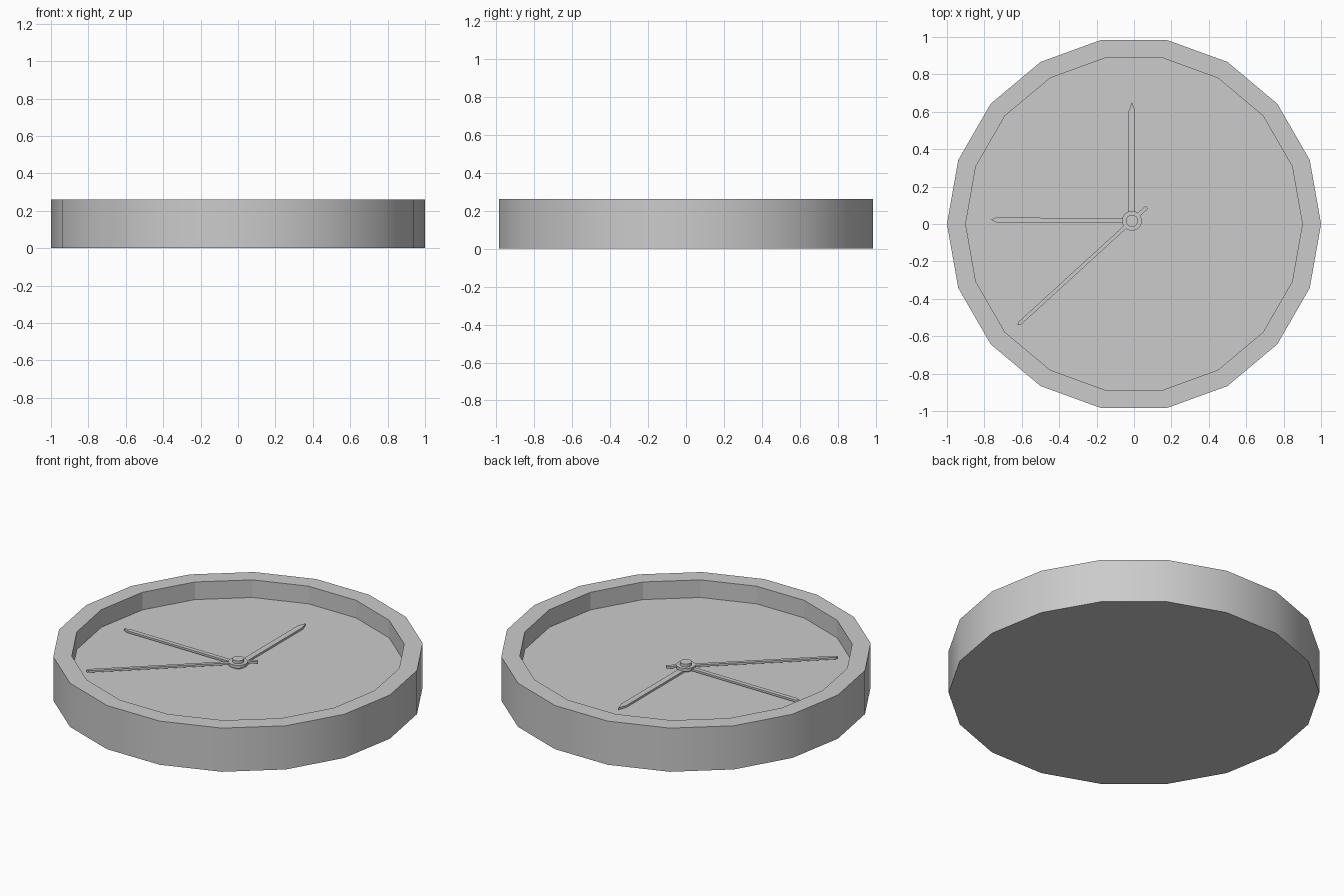
import bpy, bmesh, math
from mathutils import Vector, Matrix

cube = bpy.data.objects.get("Cube")
if cube:
    bpy.data.objects.remove(cube, do_unlink=True)

grey = bpy.data.materials.new("plain_grey")
grey.use_nodes = True
colour = (0.6, 0.6, 0.6, 1)
grey.diffuse_color = colour
grey.node_tree.nodes["Principled BSDF"].inputs["Base Color"].default_value = colour

FLOOR = 0.155
PIVOT = Vector((-0.011, 0.017, FLOOR))


def finish(name, bm):
    bmesh.ops.recalc_face_normals(bm, faces=bm.faces)
    mesh = bpy.data.meshes.new(name)
    bm.to_mesh(mesh)
    bm.free()
    mesh.materials.append(grey)
    obj = bpy.data.objects.new(name, mesh)
    bpy.context.collection.objects.link(obj)
    return obj


def lathe(name, profile, sides, centre=Vector()):
    """Turn a (radius, height) profile around z, closing both ends."""
    bm = bmesh.new()
    rings = []
    for r, z in profile:
        rings.append([bm.verts.new(centre + Vector((
            r * math.cos(math.tau * i / sides),
            r * math.sin(math.tau * i / sides), z))) for i in range(sides)])
    for a, b in zip(rings, rings[1:]):
        for i in range(sides):
            j = (i + 1) % sides
            bm.faces.new((a[i], a[j], b[j], b[i]))
    bm.faces.new(rings[0][::-1])
    bm.faces.new(rings[-1])
    return finish(name, bm)


def hand(name, angle, tail, shoulder, tip, width, low, high):
    """Flat pointed bar, extruded upward and turned about the pivot."""
    bm = bmesh.new()
    w = width / 2
    outline = [(-tail, -w), (shoulder, -w), (tip, 0), (shoulder, w), (-tail, w)]
    face = bm.faces.new([bm.verts.new((x, y, low)) for x, y in outline])
    new = bmesh.ops.extrude_face_region(bm, geom=[face])["geom"]
    bmesh.ops.translate(bm, vec=(0, 0, high - low),
                        verts=[v for v in new if isinstance(v, bmesh.types.BMVert)])
    turn = Matrix.Translation(PIVOT) @ Matrix.Rotation(math.radians(angle), 4, "Z")
    bm.transform(turn)
    return finish(name, bm)


# Case: outer wall, rim, recess wall and dial floor in one piece
case = lathe("clock_case", [(1, 0), (1, 0.26), (0.9, 0.26), (0.9, FLOOR)], 18)
for face in case.data.polygons:
    # only the outer wall is smooth
    outward = Vector(face.center).xy.dot(face.normal.xy) > 0.1
    face.use_smooth = outward
for edge in case.data.edges:
    a, b = (case.data.vertices[i].co for i in edge.vertices)
    edge.use_edge_sharp = abs(a.z - b.z) < 0.01

# Hands, stacked from the dial upward
hand("hour_hand", 90, 0, 0.585, 0.635, 0.035, 0.001, 0.013)
hand("minute_hand", 179.6, 0, 0.727, 0.754, 0.026, 0.008, 0.02)
hand("second_hand", 222.4, 0.108, 0.815, 0.828, 0.02, 0.015, 0.027)

# Pivot: stem, collar and cap
lathe("pivot_stem", [(0.036, 0), (0.036, 0.012)], 16, PIVOT)
lathe("pivot_collar", [(0.053, 0.011), (0.053, 0.029)], 16, PIVOT)
lathe("pivot_cap", [(0.032, 0.028), (0.032, 0.046)], 16, PIVOT)
